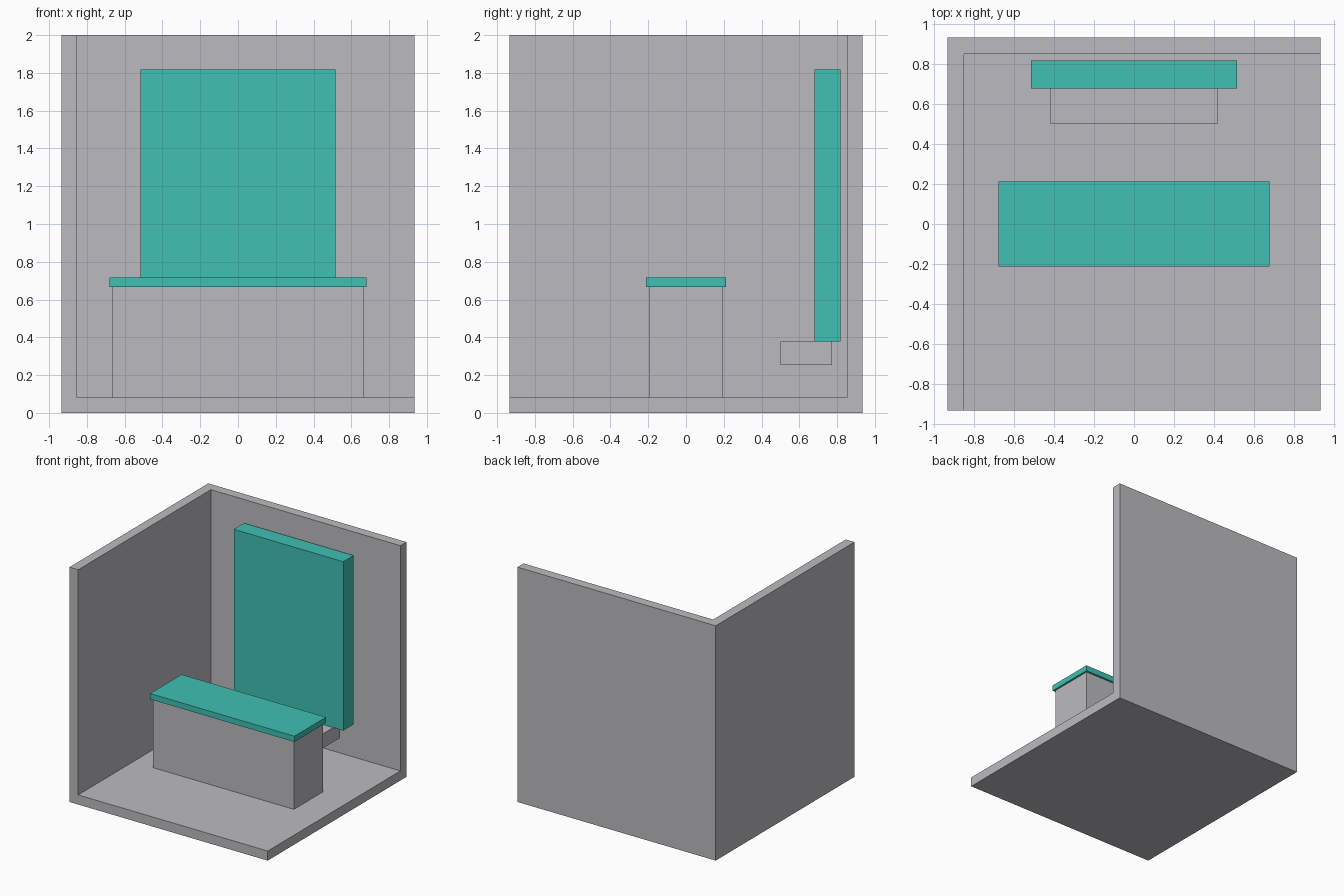
import bpy
from mathutils import Matrix, Vector

if "Cube" in bpy.data.objects:
    bpy.data.objects.remove(bpy.data.objects["Cube"])


def material(name, rgb):
    m = bpy.data.materials.new(name)
    m.diffuse_color = (*rgb, 1)
    m.use_nodes = True
    m.node_tree.nodes["Principled BSDF"].inputs["Base Color"].default_value = m.diffuse_color
    return m


grey = material("grey", (0.50, 0.50, 0.53))
teal = material("teal", (0.05, 0.53, 0.45))


def box(name, lo, hi, mat):
    """Box spanning two opposite corners."""
    lo, hi = Vector(lo), Vector(hi)
    bpy.ops.mesh.primitive_cube_add(size=1)
    ob = bpy.context.object
    ob.name = name
    ob.data.transform(Matrix.Translation((lo + hi) / 2) @ Matrix.Diagonal((*(hi - lo), 1)))
    ob.data.materials.append(mat)
    return ob


H = 0.934   # half width of the room
T = 0.082   # wall and floor thickness

# Room: solid block hollowed out to leave a floor, left wall and back wall
room = box("room", (-H, -H, 0), (H, H, 2), grey)
cutter = box("room_cutter", (-H + T, -H - 1, T), (H + 1, H - T, 3), grey)
cut = room.modifiers.new("hollow", "BOOLEAN")
cut.operation = "DIFFERENCE"
cut.solver = "EXACT"
cut.object = cutter
bpy.context.view_layer.objects.active = room
bpy.ops.object.modifier_apply(modifier=cut.name)
bpy.data.objects.remove(cutter)

# Counter
box("counter_base", (-0.664, -0.195, T), (0.664, 0.195, 0.667), grey)
box("counter_top", (-0.68, -0.212, 0.667), (0.68, 0.212, 0.716), teal)

# Panel in front of the back wall, with the ledge below it
box("back_panel", (-0.516, 0.68, 0.379), (0.516, 0.819, 1.818), teal)
box("ledge", (-0.418, 0.5, 0.254), (0.418, 0.774, 0.377), grey)
